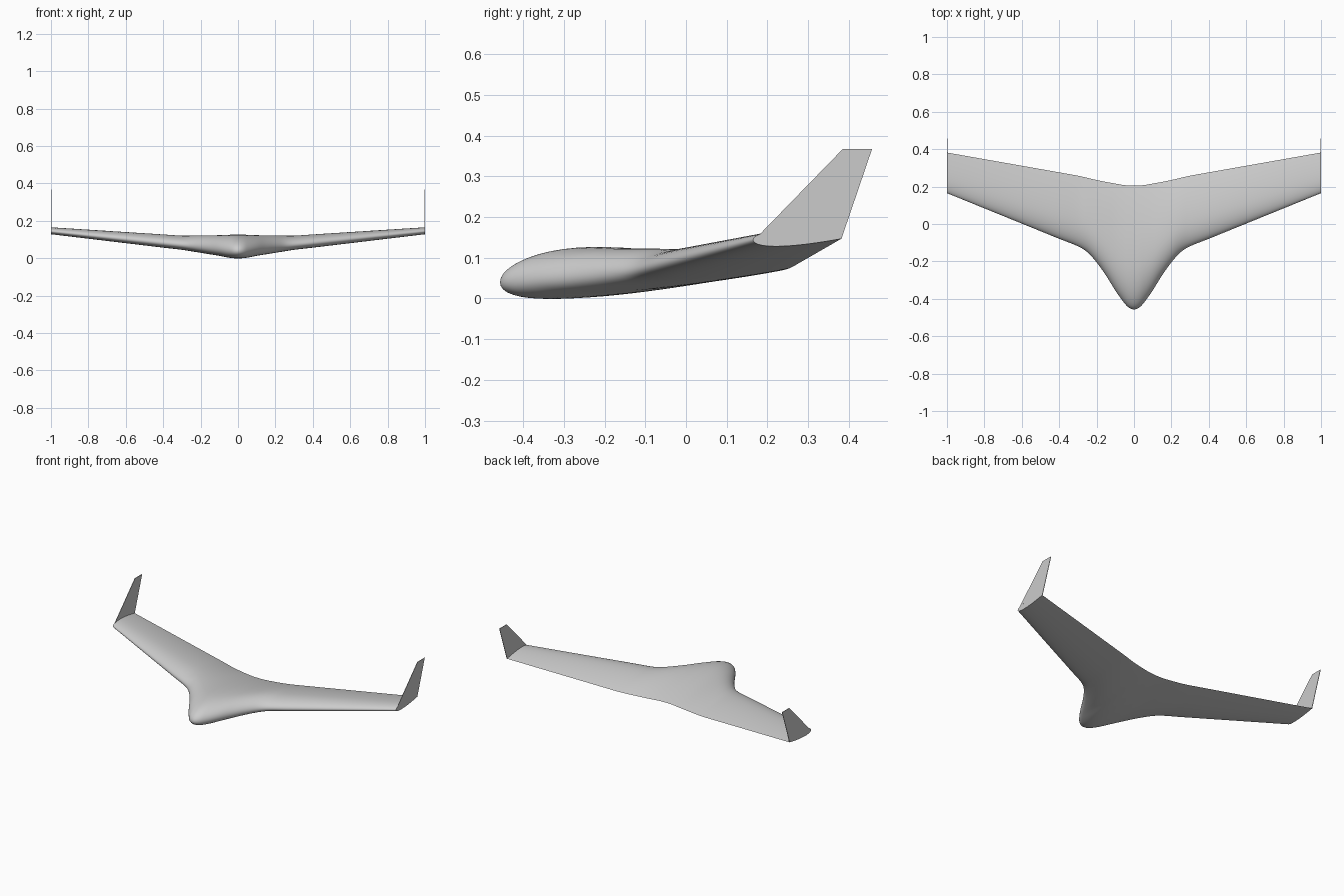
import bpy, bmesh, math

if "Cube" in bpy.data.objects:
    bpy.data.objects.remove(bpy.data.objects["Cube"])

grey = bpy.data.materials.new("light_grey")
grey.diffuse_color = (0.6, 0.6, 0.6, 1)
grey.use_nodes = True
grey.node_tree.nodes["Principled BSDF"].inputs["Base Color"].default_value = grey.diffuse_color

# Half-span stations: x, leading y, leading z, trailing y, trailing z, thickness, camber
HALF = [
    (0.00, -0.457, 0.040, 0.205, 0.066, 0.124, 0.016),
    (0.03, -0.445, 0.041, 0.206, 0.066, 0.122, 0.016),
    (0.06, -0.412, 0.044, 0.209, 0.066, 0.117, 0.015),
    (0.10, -0.355, 0.050, 0.216, 0.066, 0.108, 0.014),
    (0.15, -0.275, 0.056, 0.225, 0.067, 0.100, 0.013),
    (0.20, -0.205, 0.062, 0.235, 0.069, 0.092, 0.012),
    (0.25, -0.150, 0.067, 0.247, 0.072, 0.083, 0.011),
    (0.30, -0.119, 0.072, 0.258, 0.076, 0.075, 0.010),
    (0.40, -0.079, 0.082, 0.276, 0.086, 0.070, 0.009),
    (1.00, 0.165, 0.144, 0.382, 0.147, 0.037, 0.002),
]
STATIONS = [(-s[0],) + s[1:] for s in reversed(HALF[1:])] + HALF
N = 28


def slope(i, k):
    a, b = STATIONS[max(i - 1, 0)], STATIONS[min(i + 1, len(STATIONS) - 1)]
    return (b[k] - a[k]) / (b[0] - a[0])


def span_sections(steps=5):
    """Smooth Hermite interpolation between stations; outer panels stay straight."""
    out = []
    for i in range(len(STATIONS) - 1):
        a, b = STATIONS[i], STATIONS[i + 1]
        h = b[0] - a[0]
        for j in range(steps):
            t = j / steps
            sec = [a[0] + h * t]
            for k in range(1, 7):
                if h > 0.5:
                    sec.append(a[k] + (b[k] - a[k]) * t)
                else:
                    sec.append((2*t**3 - 3*t*t + 1) * a[k] + (t**3 - 2*t*t + t) * h * slope(i, k)
                               + (3*t*t - 2*t**3) * b[k] + (t**3 - t*t) * h * slope(i + 1, k))
            out.append(sec)
    out.append(list(STATIONS[-1]))
    return out


def airfoil(sec):
    """Closed loop: trailing edge, over the top to the nose, back underneath."""
    x, ly, lz, ty, tz, thick, camber = sec
    pts = []
    for j in range(2 * N):
        u = 0.5 * (1 + math.cos(math.pi * j / N))
        side = 1 if j <= N else -1
        half = 5 * thick * (0.2969 * math.sqrt(u) - 0.126 * u - 0.3516 * u**2
                            + 0.2843 * u**3 - 0.1036 * u**4)
        p = 0.35
        c = camber * ((2*p*u - u*u) / p**2 if u < p else (1 - 2*p + 2*p*u - u*u) / (1 - p)**2)
        pts.append((x, ly + (ty - ly) * u, lz + (tz - lz) * u + c + side * half))
    return pts


def finish(bm, name, angle):
    bmesh.ops.recalc_face_normals(bm, faces=bm.faces)
    me = bpy.data.meshes.new(name)
    bm.to_mesh(me)
    bm.free()
    me.materials.append(grey)
    ob = bpy.data.objects.new(name, me)
    bpy.context.collection.objects.link(ob)
    bpy.ops.object.select_all(action='DESELECT')
    ob.select_set(True)
    bpy.context.view_layer.objects.active = ob
    bpy.ops.object.shade_smooth_by_angle(angle=math.radians(angle))
    return ob


# Blended body and wing
bm = bmesh.new()
rings = [[bm.verts.new(p) for p in airfoil(s)] for s in span_sections()]
for a, b in zip(rings, rings[1:]):
    for j in range(2 * N):
        k = (j + 1) % (2 * N)
        bm.faces.new((a[j], a[k], b[k], b[j]))
bm.faces.new(rings[0])
bm.faces.new(rings[-1])
finish(bm, "blended_wing_body", 40)

# Thin upright winglets, shaped at the foot by the wing tip section
tip = airfoil(STATIONS[-1])
foot = [p[1:] for p in tip if p[1] < 0.183 or p[2] < 0.146]
foot = [tip[0][1:]] + [p[1:] for p in reversed(tip[N:])] \
    + [p[1:] for p in reversed(tip[:N]) if p[1] < 0.182]
outline = foot + [(0.385, 0.367), (0.457, 0.367)]
for side, label in ((-1, "left"), (1, "right")):
    bm = bmesh.new()
    face = bm.faces.new([bm.verts.new((side, y, z)) for y, z in outline])
    ext = bmesh.ops.extrude_face_region(bm, geom=[face], use_keep_orig=True)
    moved = [v for v in ext["geom"] if isinstance(v, bmesh.types.BMVert)]
    bmesh.ops.translate(bm, verts=moved, vec=(-side * 0.003, 0, 0))
    finish(bm, label + "_winglet", 30)
